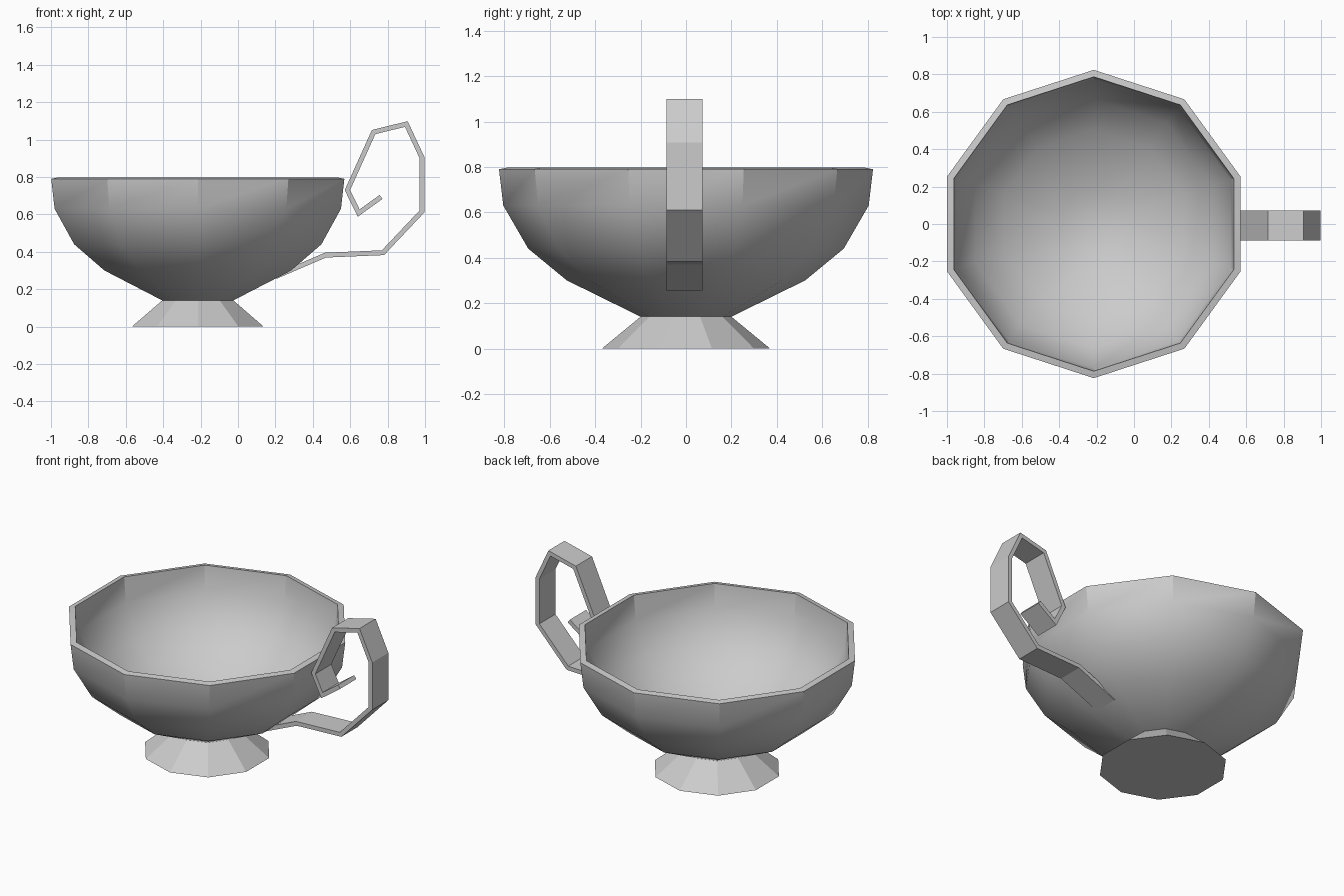
import bpy, bmesh, math
from mathutils import Vector

if "Cube" in bpy.data.objects:
    bpy.data.objects.remove(bpy.data.objects["Cube"])

SIDES = 10
CX = -0.215


def finish(name, bm, angle):
    bmesh.ops.recalc_face_normals(bm, faces=bm.faces)
    me = bpy.data.meshes.new(name)
    bm.to_mesh(me)
    bm.free()
    ob = bpy.data.objects.new(name, me)
    bpy.context.collection.objects.link(ob)
    bpy.ops.object.select_all(action='DESELECT')
    ob.select_set(True)
    bpy.context.view_layer.objects.active = ob
    if angle:
        bpy.ops.object.shade_smooth_by_angle(angle=math.radians(angle))
    return ob


def bridge(bm, a, b):
    n = len(a)
    for i in range(n):
        bm.faces.new((a[i], a[(i + 1) % n], b[(i + 1) % n], b[i]))


def lathe(name, profile, cap_start, cap_end, angle):
    """Ten-sided lathe of (radius, z) points, with optional end caps."""
    bm = bmesh.new()
    rings = []
    for r, z in profile:
        rings.append([bm.verts.new((CX + r * math.cos(math.pi / 2 + math.tau * i / SIDES),
                                    r * math.sin(math.pi / 2 + math.tau * i / SIDES), z))
                      for i in range(SIDES)])
    for a, b in zip(rings, rings[1:]):
        bridge(bm, a, b)
    if cap_start:
        bm.faces.new(rings[0])
    if cap_end:
        bm.faces.new(rings[-1])
    return finish(name, bm, angle)


def strip(name, path, thick, y0, y1):
    """Flat band following an (x, z) path with mitred corners."""
    bm = bmesh.new()
    pts = [Vector(p) for p in path]
    dirs = [(b - a).normalized() for a, b in zip(pts, pts[1:])]
    rings = []
    for i, p in enumerate(pts):
        d0, d1 = dirs[max(i - 1, 0)], dirs[min(i, len(dirs) - 1)]
        n0, n1 = Vector((-d0.y, d0.x)), Vector((-d1.y, d1.x))
        m = (n0 + n1).normalized()
        off = m * (thick / 2 / m.dot(n0))
        a, b = p + off, p - off
        rings.append([bm.verts.new(v) for v in ((a.x, y0, a.y), (a.x, y1, a.y),
                                                (b.x, y1, b.y), (b.x, y0, b.y))])
    for a, b in zip(rings, rings[1:]):
        bridge(bm, a, b)
    bm.faces.new(rings[0])
    bm.faces.new(rings[-1])
    return finish(name, bm, 0)


# Bowl: outer wall, rim, inner wall and floor
lathe("bowl", [(0.20, 0.14), (0.525, 0.30), (0.695, 0.44), (0.805, 0.63), (0.824, 0.79),
               (0.787, 0.797), (0.77, 0.645), (0.667, 0.462), (0.505, 0.33), (0.18, 0.168)],
      True, True, 33)

# Flared foot
lathe("foot", [(0.37, 0.0), (0.20, 0.14)], True, False, 20)

# Curled handle band
strip("handle", [(0.765, 0.693), (0.645, 0.607), (0.585, 0.73), (0.725, 1.04), (0.90, 1.083),
                 (0.983, 0.905), (0.983, 0.615), (0.775, 0.395), (0.467, 0.382), (0.20, 0.267)],
      0.026, -0.087, 0.073)
